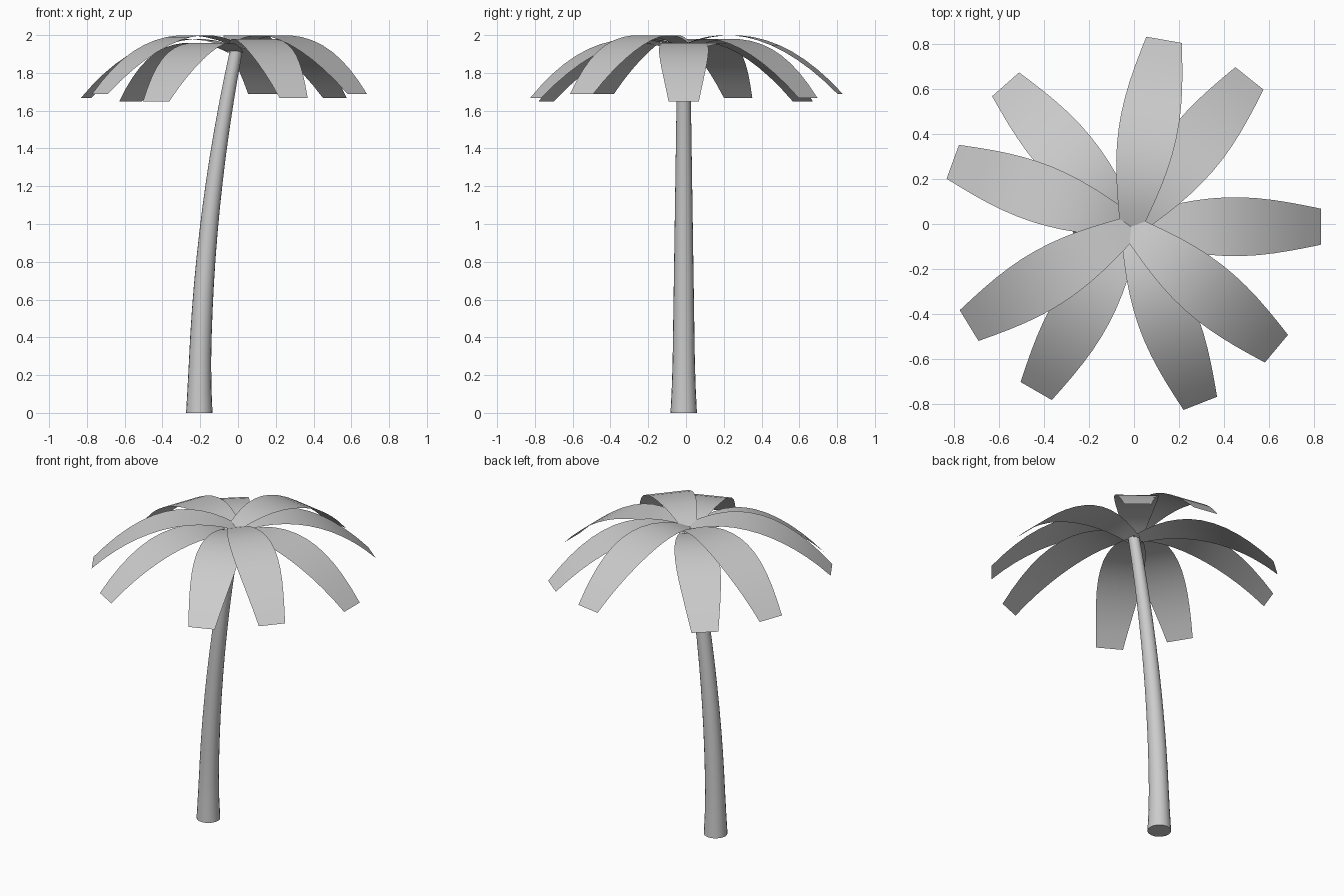
import bpy, math
from mathutils import Vector

if "Cube" in bpy.data.objects:
    bpy.data.objects.remove(bpy.data.objects["Cube"])

CENTRE = Vector((-0.013, -0.012, 0))


def material(name, value):
    m = bpy.data.materials.new(name)
    m.diffuse_color = (value, value, value, 1)
    m.use_nodes = True
    m.node_tree.nodes["Principled BSDF"].inputs["Base Color"].default_value = m.diffuse_color
    return m


grey = material("light grey", 0.6)


def add_mesh(name, verts, faces):
    me = bpy.data.meshes.new(name)
    me.from_pydata(verts, [], faces)
    me.materials.append(grey)
    ob = bpy.data.objects.new(name, me)
    bpy.context.collection.objects.link(ob)
    bpy.ops.object.select_all(action='DESELECT')
    ob.select_set(True)
    bpy.context.view_layer.objects.active = ob
    bpy.ops.object.shade_smooth_by_angle(angle=math.radians(40))
    return ob


# Trunk: tapered tube leaning along a parabola, flared at the foot
def trunk(height=1.915, sides=20, rings=14):
    verts, faces = [], []
    for j in range(rings + 1):
        t = j / rings
        z = height * t
        x = -0.205 + 0.195 * t * t
        r = 0.063 - 0.029 * t + 0.007 * max(0, 1 - z / 0.2)
        for i in range(sides):
            a = 2 * math.pi * i / sides
            verts.append((x + r * math.cos(a), CENTRE.y + r * math.sin(a), z))
    for j in range(rings):
        for i in range(sides):
            k = (i + 1) % sides
            faces.append((j * sides + i, j * sides + k,
                          (j + 1) * sides + k, (j + 1) * sides + i))
    faces.append(tuple(reversed(range(sides))))
    faces.append(tuple(range(rings * sides, (rings + 1) * sides)))
    add_mesh("trunk", verts, faces)


# Frond: arched single-sided strip, widest in the middle, blunt at the tip
def frond(index, angle, drop, length=0.842, steps=12):
    out = Vector((math.cos(angle), math.sin(angle), 0))
    side = Vector((-out.y, out.x, 0))
    verts, faces = [], []
    for j in range(steps + 1):
        t = j / steps
        z = 2.0 - drop - 0.62 * (t - 0.29) ** 2
        half = 0.05 + 0.03 * t + 0.065 * math.sin(math.pi * t)
        mid = CENTRE + out * (length * t) + Vector((0, 0, z))
        verts += [mid - side * half, mid + side * half]
    for j in range(steps):
        a = 2 * j
        faces.append((a, a + 2, a + 3, a + 1))
    add_mesh(f"frond_{index + 1}", verts, faces)


trunk()
# Crown: nine fronds in unevenly spaced pairs, at three heights
for i in range(9):
    frond(i, math.radians(40 * i + 11.4 * (i % 2)), 0.02 * (2 - i % 3))
